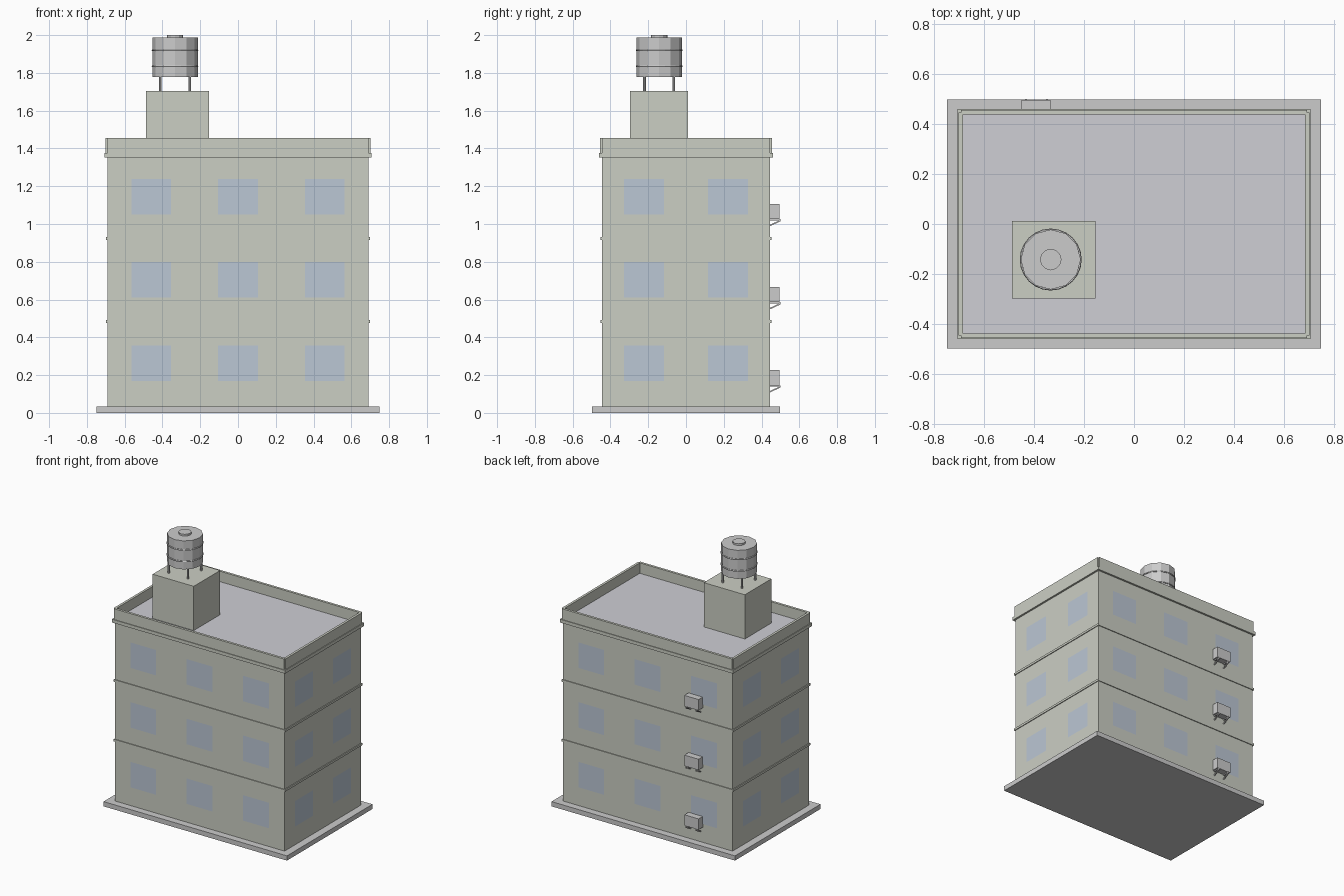
import bpy, math
from mathutils import Vector

if "Cube" in bpy.data.objects:
    bpy.data.objects.remove(bpy.data.objects["Cube"])


def mat(name, rgb):
    m = bpy.data.materials.new(name)
    m.diffuse_color = (*rgb, 1)
    m.use_nodes = True
    m.node_tree.nodes["Principled BSDF"].inputs["Base Color"].default_value = m.diffuse_color
    return m


WALL = mat("wall", (0.60, 0.62, 0.55))
GLASS = mat("glass", (0.50, 0.57, 0.66))
ROOF = mat("roof", (0.62, 0.62, 0.66))
CX, CY, TX, TY = 0.692, 0.446, -0.333, -0.142    # wall half sizes, tank centre
FLOOR, BASE = 0.44, 0.035


def mesh(name, verts, faces, m=None):
    me = bpy.data.meshes.new(name)
    me.from_pydata(verts, [], faces)
    ob = bpy.data.objects.new(name, me)
    bpy.context.collection.objects.link(ob)
    if m:
        me.materials.append(m)
    return ob


def box(name, x0, x1, y0, y1, z0, z1, m=None):
    v = [(x, y, z) for z in (z0, z1) for x, y in ((x0, y0), (x1, y0), (x1, y1), (x0, y1))]
    f = [(3, 2, 1, 0), (4, 5, 6, 7)] + [(i, (i + 1) % 4, (i + 1) % 4 + 4, i + 4) for i in range(4)]
    return mesh(name, v, f, m)


def slab(name, hx, hy, z0, z1, m=None):
    return box(name, -hx, hx, -hy, hy, z0, z1, m)


def cyl(name, x, y, r, z0, z1, n):
    bpy.ops.mesh.primitive_cylinder_add(vertices=n, radius=r, depth=z1 - z0,
                                        location=(x, y, (z0 + z1) / 2))
    bpy.context.object.name = name


def window(name, centre, along):
    c, a, up = Vector(centre), Vector(along) * 0.105, Vector((0, 0, 0.094))
    mesh(name, [c - a - up, c + a - up, c + a + up, c - a + up], [(0, 1, 2, 3)], GLASS)


# Plinth, walls and roof
slab("plinth", 0.748, 0.498, 0, BASE)
slab("walls", CX, CY, BASE, 1.355, WALL)
slab("cornice", 0.706, 0.46, 1.352, 1.376, WALL)
slab("roof_deck", 0.684, 0.438, 1.36, 1.378, ROOF)
for i in (1, 2):
    z = BASE + FLOOR * i
    slab("floor_band", 0.698, 0.452, z, z + 0.016, WALL)

# Parapet walls centred on the wall faces, leaving notched corners
for s in (-1, 1):
    y, x = s * CY, s * CX
    box("parapet_long", -CX, CX, y - 0.009, y + 0.009, 1.355, 1.455, WALL)
    box("parapet_short", x - 0.009, x + 0.009, -CY, CY, 1.355, 1.455, WALL)

for i in range(3):
    # Windows on all four sides
    z = 0.264 + FLOOR * i
    for s in (-1, 1):
        for x in (-0.46, 0, 0.46):
            window("window", (x, s * (CY + 0.001), z), (-s, 0, 0))
        for y in (-0.222, 0.222):
            window("window", (s * (CX + 0.001), y, z), (0, s, 0))

    # Air conditioner with two wall brackets
    z = 0.146 + FLOOR * i
    box("air_conditioner", -0.449, -0.333, 0.44, 0.495, z, z + 0.08)
    for x in (-0.431, -0.348):
        box("bracket_arm", x - 0.004, x + 0.004, 0.44, 0.5, z - 0.007, z)
        sec = [(0.5, z - 0.004), (0.44, z - 0.032), (0.44, z - 0.040), (0.5, z - 0.012)]
        v = [(x + d, y, h) for d in (-0.004, 0.004) for y, h in sec]
        f = [(3, 2, 1, 0), (4, 5, 6, 7)] + [(j, (j + 1) % 4, (j + 1) % 4 + 4, j + 4) for j in range(4)]
        mesh("bracket_strut", v, [q[::-1] for q in f])

# Stair house on the roof
box("stair_house", -0.488, -0.153, -0.297, 0.011, 1.37, 1.704, WALL)

# Water tank with legs, hoops and lid
for sx in (-1, 1):
    for sy in (-1, 1):
        cyl("tank_leg", TX + sx * 0.078, TY + sy * 0.078, 0.007, 1.70, 1.78, 8)
cyl("water_tank", TX, TY, 0.12, 1.777, 1.987, 12)
cyl("tank_lid", TX, TY, 0.043, 1.985, 2.0, 12)
for z in (1.835, 1.92):
    bpy.ops.mesh.primitive_torus_add(major_radius=0.119, minor_radius=0.005, major_segments=24,
                                     minor_segments=6, location=(TX, TY, z))
    bpy.context.object.name = "tank_hoop"
